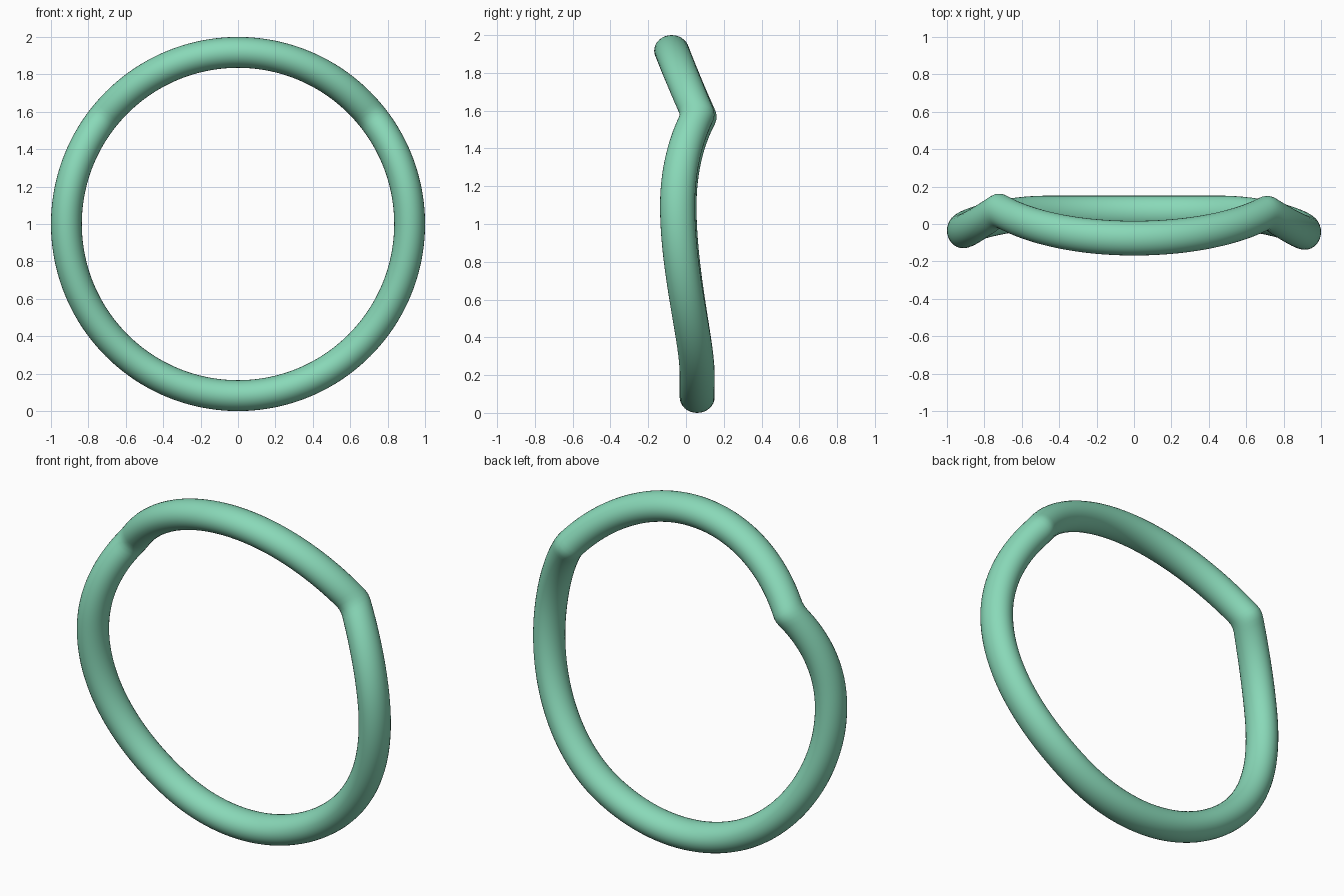
import bpy, bmesh
from math import sin, cos, pi

if "Cube" in bpy.data.objects:
    bpy.data.objects.remove(bpy.data.objects["Cube"])

# Ring dimensions: radius to tube centre, tube half sizes (radial, depth)
R, TUBE_R, TUBE_Y = 0.9175, 0.0825, 0.0925
STEPS, SIDES = 240, 32


def wave(deg):
    """Depth of the tube centre; deg is measured from the top, positive to the right."""
    right = deg >= 0
    a = abs(deg)
    kink = 51 if right else 52
    peak = 0.064 if right else 0.076
    dip = -0.045 if right else -0.037
    if a < kink:                                  # brow arc over the top
        return -0.076 + (peak + 0.076) * (a / kink) ** 2
    if a < 84:                                    # fall from kink to side dip
        return dip + (peak - dip) * ((84 - a) / (84 - kink)) ** 2
    t = min(1, (a - 84) / 66)                     # ease to the bottom arc
    return dip + (0.059 - dip) * t * t * (3 - 2 * t)


def soft_wave(deg):
    """Slightly rounded version of the kinks."""
    total = 0
    for k in range(-2, 3):
        d = (deg + k * 0.8 + 180) % 360 - 180
        total += wave(d)
    return total / 5


# Wavy ring: oval sections swept around the circle
bm = bmesh.new()
rings = []
for i in range(STEPS):
    deg = -180 + 360 * i / STEPS
    a, y = deg * pi / 180, soft_wave(deg)
    ring = []
    for j in range(SIDES):
        b = 2 * pi * j / SIDES
        r = R + TUBE_R * cos(b)
        ring.append(bm.verts.new((r * sin(a), y + TUBE_Y * sin(b), 1 + r * cos(a))))
    rings.append(ring)
for i in range(STEPS):
    p, q = rings[i], rings[(i + 1) % STEPS]
    for j in range(SIDES):
        k = (j + 1) % SIDES
        bm.faces.new((p[j], p[k], q[k], q[j]))
bmesh.ops.recalc_face_normals(bm, faces=bm.faces)
for f in bm.faces:
    f.smooth = True

mesh = bpy.data.meshes.new("wavy_ring")
bm.to_mesh(mesh)
bm.free()
ring_obj = bpy.data.objects.new("wavy_ring", mesh)
bpy.context.collection.objects.link(ring_obj)

# Mint green colour
mat = bpy.data.materials.new("mint_green")
mat.diffuse_color = (0.25, 0.69, 0.48, 1)
mat.use_nodes = True
mat.node_tree.nodes["Principled BSDF"].inputs["Base Color"].default_value = mat.diffuse_color
mesh.materials.append(mat)
